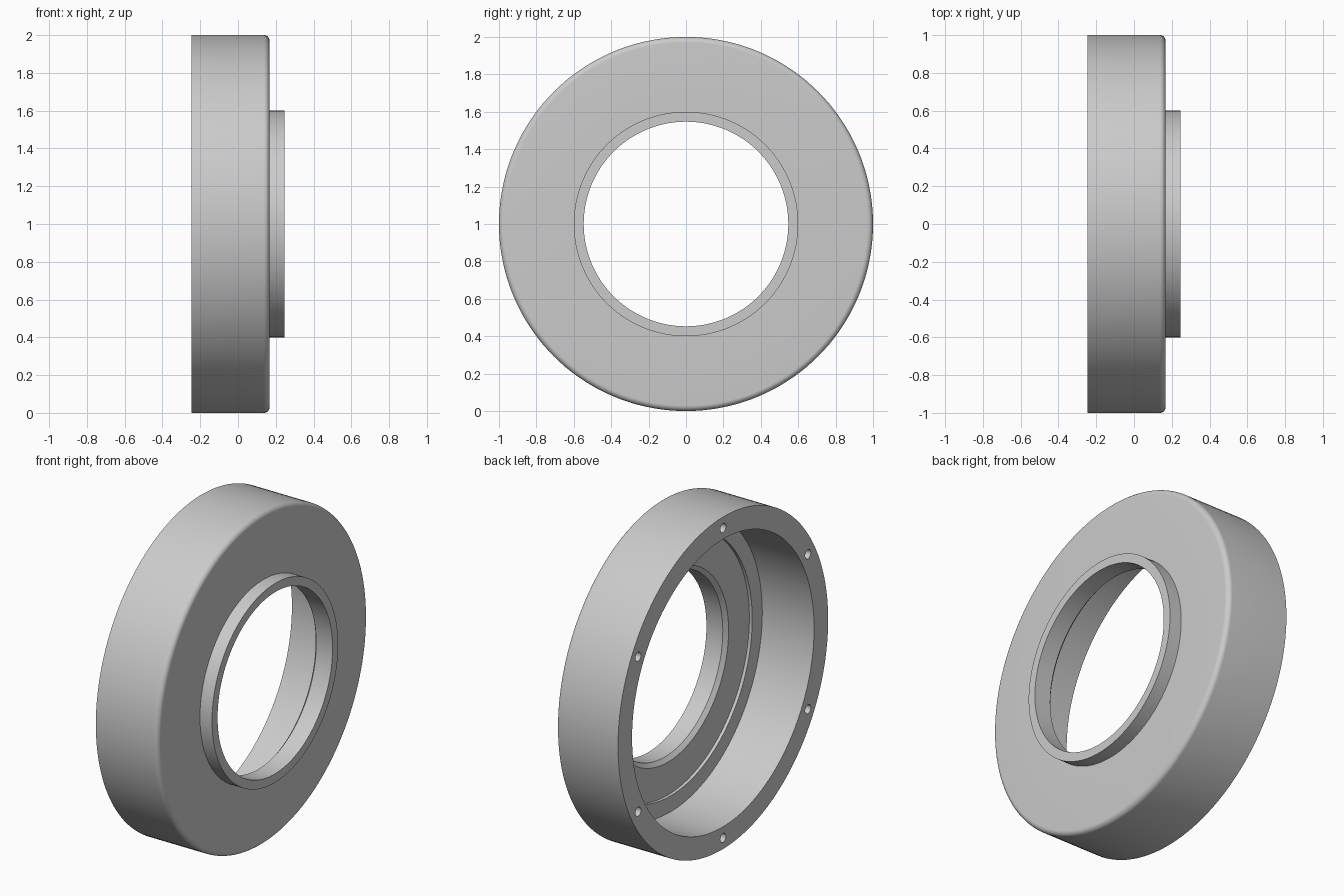
import bpy, bmesh, math
from mathutils import Matrix, Vector

default = bpy.data.objects.get("Cube")
if default:
    bpy.data.objects.remove(default, do_unlink=True)

SEGMENTS = 144
CENTRE = Vector((0, 0, 1))
BACK, FACE, FRONT = -0.247, 0.167, 0.247   # positions along x
FILLET = 0.03

grey = bpy.data.materials.new("plain grey")
grey.use_nodes = True
colour = (0.6, 0.6, 0.6, 1)
grey.diffuse_color = colour
grey.node_tree.nodes["Principled BSDF"].inputs["Base Color"].default_value = colour


def make_object(name, bm):
    bmesh.ops.recalc_face_normals(bm, faces=bm.faces)
    mesh = bpy.data.meshes.new(name)
    bm.to_mesh(mesh)
    bm.free()
    mesh.materials.append(grey)
    obj = bpy.data.objects.new(name, mesh)
    bpy.context.collection.objects.link(obj)
    return obj


def lathe(name, profile):
    """Turn a closed (x, radius) profile around the x axis."""
    bm = bmesh.new()
    rings = []
    for i in range(SEGMENTS):
        a = math.tau * i / SEGMENTS
        rings.append([bm.verts.new(CENTRE + Vector((x, r * math.sin(a), r * math.cos(a))))
                      for x, r in profile])
    n = len(profile)
    for i, ring in enumerate(rings):
        after = rings[(i + 1) % SEGMENTS]
        for j in range(n):
            k = (j + 1) % n
            bm.faces.new((ring[j], ring[k], after[k], after[j]))
    return make_object(name, bm)


# Housing: rounded outer edge, raised collar, chamfered bore, stepped cavity
fillet = [(FACE - FILLET + FILLET * math.sin(t), 1 - FILLET + FILLET * math.cos(t))
          for t in (math.pi / 2 * i / 8 for i in range(9))]
collar_and_bore = [(FACE, 0.6), (FRONT, 0.6), (FRONT, 0.547), (0.138, 0.547)]
cavity = [(0.117, 0.572), (0.117, 0.77), (0.098, 0.77), (0.098, 0.866), (BACK, 0.866)]
housing = lathe("ring_housing", [(BACK, 1)] + fillet + collar_and_bore + cavity)

# Six blind screw holes in the back rim
bm = bmesh.new()
for i in range(6):
    a = math.tau * i / 6
    spot = CENTRE + Vector((BACK, 0.933 * math.sin(a), 0.933 * math.cos(a)))
    bmesh.ops.create_cone(bm, cap_ends=True, segments=24, radius1=0.027, radius2=0.027, depth=0.4,
                          matrix=Matrix.Translation(spot) @ Matrix.Rotation(math.pi / 2, 4, "Y"))
cutter = make_object("screw_hole_cutter", bm)
cutter.hide_render = True

bpy.context.view_layer.objects.active = housing
housing.select_set(True)
cut = housing.modifiers.new("screw holes", "BOOLEAN")
cut.operation = "DIFFERENCE"
cut.solver = "EXACT"
cut.object = cutter
bpy.ops.object.modifier_apply(modifier=cut.name)
bpy.data.objects.remove(cutter, do_unlink=True)

bpy.ops.object.shade_smooth_by_angle(angle=math.radians(30))
